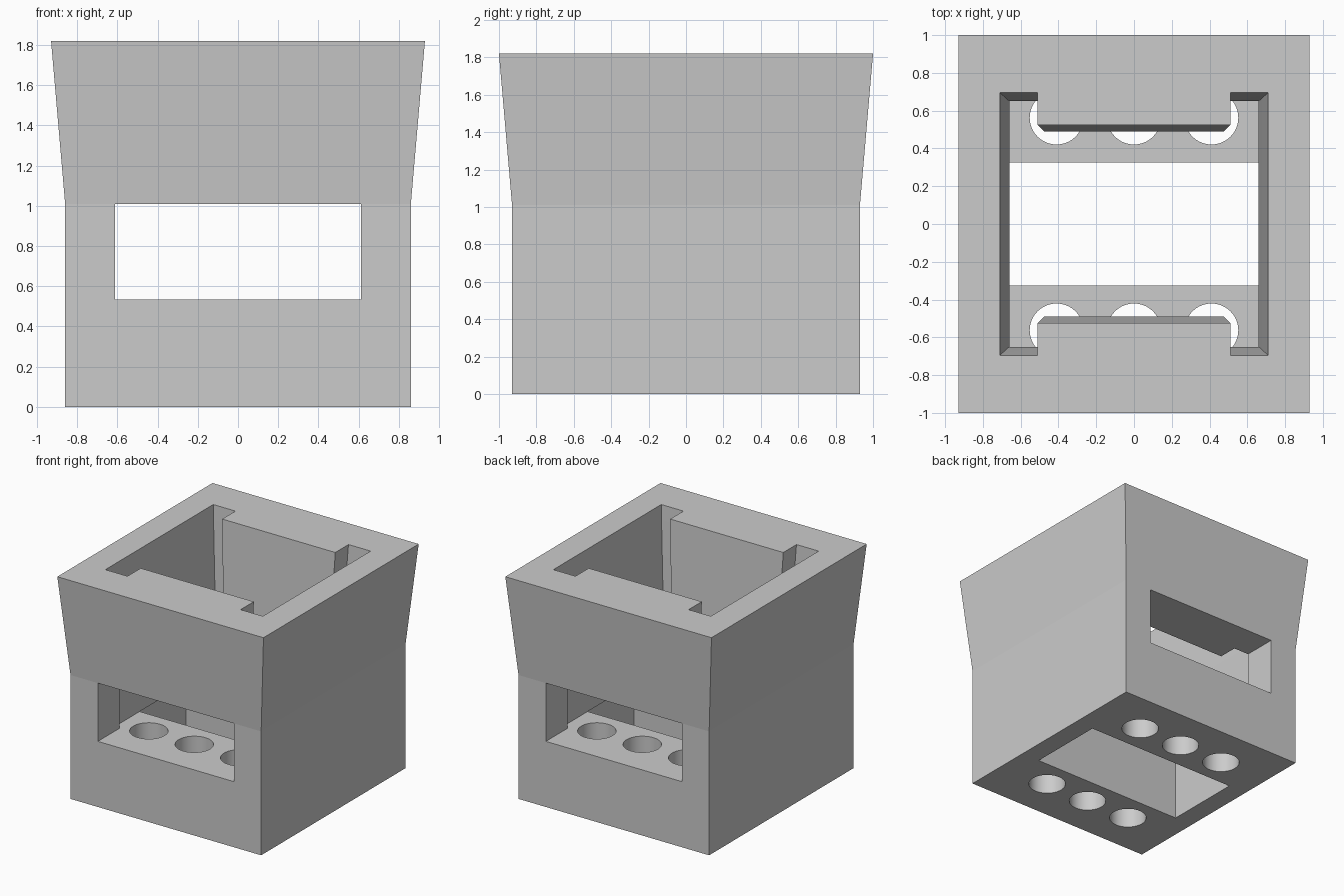
import bpy
import bmesh
import math

old = bpy.data.objects.get("Cube")
if old:
    bpy.data.objects.remove(old, do_unlink=True)

# One flat grey for the whole block
grey = bpy.data.materials.new("plain grey")
grey.use_nodes = True
COLOUR = (0.6, 0.6, 0.6, 1)
grey.diffuse_color = COLOUR
grey.node_tree.nodes["Principled BSDF"].inputs["Base Color"].default_value = COLOUR

TOP, BREAK, FLOOR = 1.82, 1.01, 0.535


def loft(name, outlines, heights):
    """Join matching outlines, stacked at the given heights, into a closed solid."""
    bm = bmesh.new()
    rings = [[bm.verts.new((x, y, z)) for x, y in o] for o, z in zip(outlines, heights)]
    for low, high in zip(rings, rings[1:]):
        for i in range(len(low)):
            j = (i + 1) % len(low)
            bm.faces.new((low[i], low[j], high[j], high[i]))
    bm.faces.new(rings[0][::-1])
    bm.faces.new(rings[-1])
    bmesh.ops.recalc_face_normals(bm, faces=bm.faces)
    mesh = bpy.data.meshes.new(name)
    bm.to_mesh(mesh)
    bm.free()
    mesh.materials.append(grey)
    obj = bpy.data.objects.new(name, mesh)
    bpy.context.collection.objects.link(obj)
    return obj


def rect(x, y):
    return [(-x, -y), (x, -y), (x, y), (-x, y)]


def cross(x, y, arm_x, arm_y):
    """Rectangle with notched corners."""
    quarter = [(x, arm_y), (arm_x, arm_y), (arm_x, y)]
    right = [(a, -b) for a, b in quarter[::-1]] + quarter
    return right + [(-a, -b) for a, b in right]


def circle(cx, cy, r, n=128):
    return [(cx + r * math.cos(2 * math.pi * i / n),
             cy + r * math.sin(2 * math.pi * i / n)) for i in range(n)]


# Outer body: straight below, flaring towards the top
body = loft("housing", [rect(0.86, 0.93), rect(0.86, 0.93), rect(0.93, 1.0)],
            [0, BREAK, TOP])

# Notched cavity, following the flare and running past the top
low = cross(0.66, 0.49, 0.475, 0.65)
high = cross(0.71, 0.525, 0.51, 0.695)
cutters = [loft("cavity_cutter", [low, low, high, high],
                [FLOOR, BREAK, TOP, TOP + 0.1])]

# Window through front and back, and the opening in the floor
cutters.append(loft("window_cutter", [rect(0.613, 1.2)] * 2, [FLOOR, BREAK]))
cutters.append(loft("floor_cutter", [rect(0.695, 0.325)] * 2, [-0.1, FLOOR]))

# Two rows of three round holes through the floor
for y in (-0.563, 0.563):
    for x in (-0.41, 0, 0.41):
        cutters.append(loft("hole_cutter", [circle(x, y, 0.142)] * 2,
                            [-0.1, FLOOR + 0.1]))

bpy.ops.object.select_all(action="DESELECT")
bpy.context.view_layer.objects.active = body
body.select_set(True)
for cutter in cutters:
    mod = body.modifiers.new("cut", "BOOLEAN")
    mod.operation = "DIFFERENCE"
    mod.solver = "EXACT"
    mod.object = cutter
    bpy.ops.object.modifier_apply(modifier=mod.name)
    bpy.data.objects.remove(cutter, do_unlink=True)

# Round the hole walls, keep the flare crease sharp
bpy.ops.object.shade_smooth_by_angle(angle=math.radians(4))
